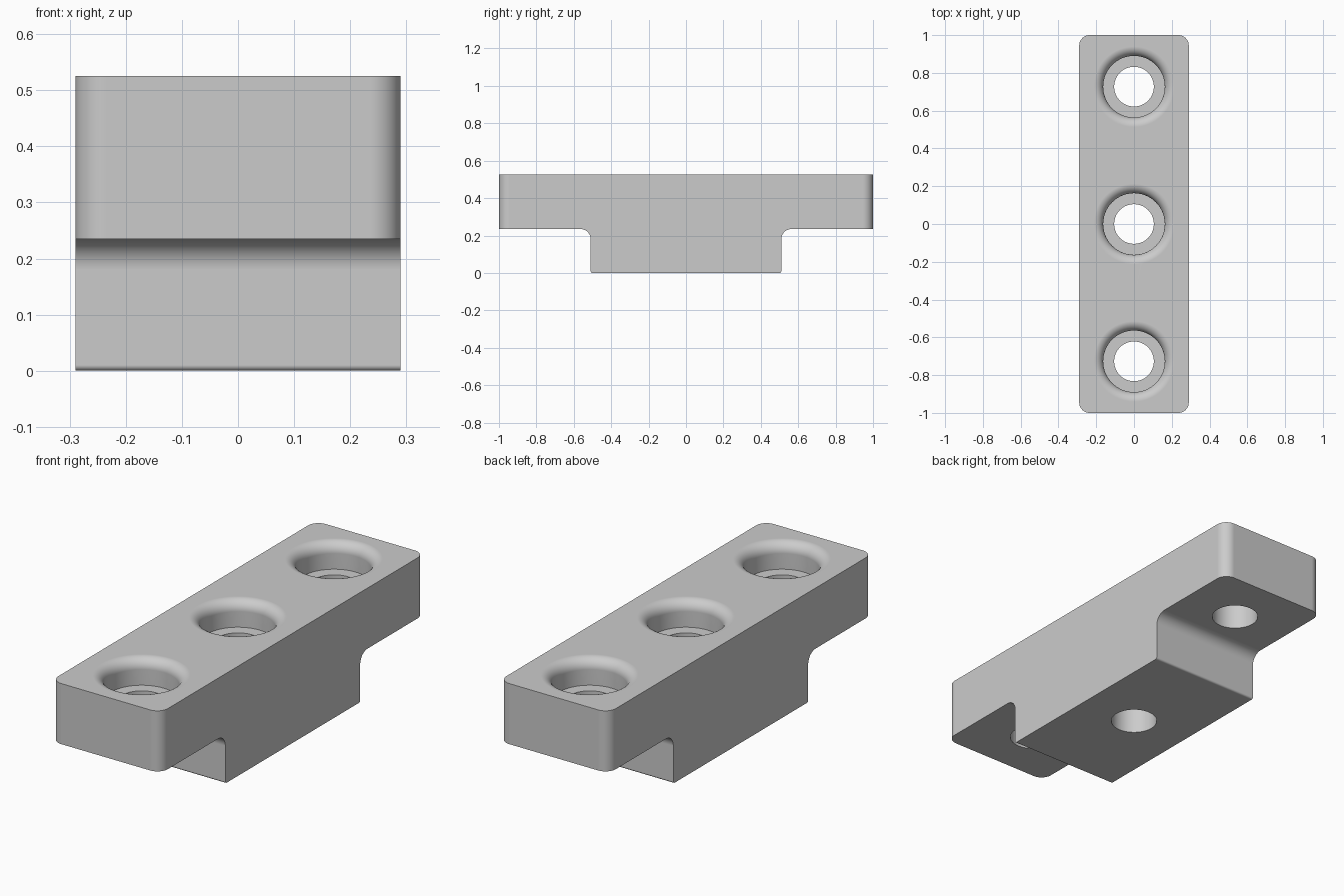
import bpy, bmesh
from math import cos, sin, pi, radians

cube = bpy.data.objects.get("Cube")
if cube:
    bpy.data.objects.remove(cube, do_unlink=True)

TOP, STEP, HALF_W = 0.525, 0.235, 0.29
LEG, FILLET, EDGE = 0.51, 0.055, 0.01
BORE, HOLE, LIP, FLOOR = 0.163, 0.105, 0.05, 0.40


def arc(cx, cz, r, start, end, n=10):
    """Points along an arc, angles in degrees."""
    angles = [radians(start + (end - start) * i / n) for i in range(n + 1)]
    return [(cx + r * cos(a), cz + r * sin(a)) for a in angles]


def make_object(name, bm):
    bmesh.ops.recalc_face_normals(bm, faces=bm.faces[:])
    mesh = bpy.data.meshes.new(name)
    bm.to_mesh(mesh)
    bm.free()
    obj = bpy.data.objects.new(name, mesh)
    bpy.context.collection.objects.link(obj)
    return obj


grey = bpy.data.materials.new("plain grey")
grey.use_nodes = True
colour = (0.6, 0.6, 0.6, 1)
grey.diffuse_color = colour
grey.node_tree.nodes["Principled BSDF"].inputs["Base Color"].default_value = colour

# T-shaped block: half profile mirrored in y, extruded across x
half = arc(LEG - EDGE, EDGE, EDGE, -90, 0, 4)
half += arc(LEG + FILLET, STEP - FILLET, FILLET, 180, 90)
half += [(1, STEP), (1, TOP)]
profile = half + [(-y, z) for y, z in reversed(half)]
bm = bmesh.new()
face = bm.faces.new([bm.verts.new((-HALF_W, y, z)) for y, z in profile])
side = bmesh.ops.extrude_face_region(bm, geom=[face])["geom"]
bmesh.ops.translate(bm, vec=(2 * HALF_W, 0, 0),
                    verts=[v for v in side if isinstance(v, bmesh.types.BMVert)])

# Rounded upright corners at both ends
corners = [e for e in bm.edges
           if all(abs(v.co.y) > 0.99 for v in e.verts)
           and abs(e.verts[0].co.z - e.verts[1].co.z) > 0.1]
bmesh.ops.bevel(bm, geom=corners, offset=FILLET, segments=10, profile=0.5, affect="EDGES")
block = make_object("mounting_block", bm)
block.data.materials.append(grey)

# Counterbored holes with a rounded lip
lathe = [(0, -0.1), (HOLE, -0.1), (HOLE, FLOOR), (BORE, FLOOR)]
lathe += arc(BORE + LIP, TOP - LIP, LIP, 180, 90)
lathe += [(BORE + LIP, TOP + 0.1), (0, TOP + 0.1)]
cutters = []
for y in (-0.727, 0, 0.727):
    bm = bmesh.new()
    verts = [bm.verts.new((r, 0, z)) for r, z in lathe]
    edges = [bm.edges.new(pair) for pair in zip(verts, verts[1:])]
    bmesh.ops.spin(bm, geom=verts + edges, cent=(0, 0, 0), axis=(0, 0, 1),
                   angle=2 * pi, steps=64, use_duplicate=False)
    bmesh.ops.remove_doubles(bm, verts=bm.verts[:], dist=0.0001)
    cutter = make_object("hole_cutter", bm)
    cutter.data.materials.append(grey)
    cutter.location.y = y
    cutter.hide_render = True
    cutters.append(cutter)
    cut = block.modifiers.new("hole", "BOOLEAN")
    cut.object = cutter
    cut.solver = "EXACT"

# Apply the cuts, then smooth the rounds and keep the flats flat
bpy.ops.object.select_all(action="DESELECT")
block.select_set(True)
bpy.context.view_layer.objects.active = block
for name in [m.name for m in block.modifiers]:
    bpy.ops.object.modifier_apply(modifier=name)
for cutter in cutters:
    bpy.data.objects.remove(cutter, do_unlink=True)
bpy.ops.object.shade_smooth_by_angle(angle=radians(30))
normals = block.modifiers.new("flat_normals", "WEIGHTED_NORMAL")
normals.keep_sharp = True
